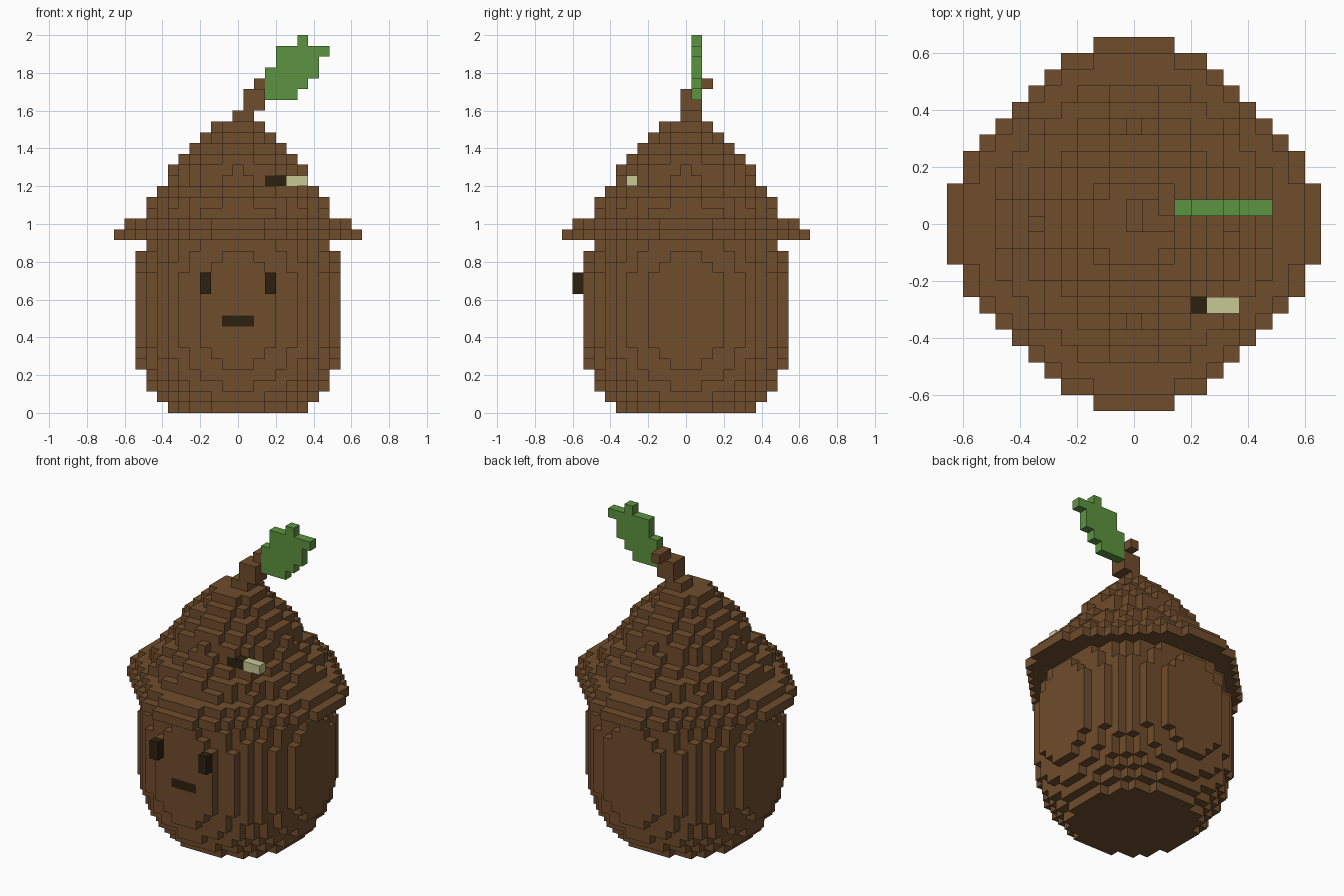
import bpy, bmesh
from mathutils import Vector

if "Cube" in bpy.data.objects:
    bpy.data.objects.remove(bpy.data.objects["Cube"])

S = 2 / 35  # size of one block


def material(name, rgb):
    m = bpy.data.materials.new(name)
    m.diffuse_color = (*rgb, 1)
    m.use_nodes = True
    m.node_tree.nodes["Principled BSDF"].inputs["Base Color"].default_value = m.diffuse_color
    return m


BROWN = material("nut brown", (0.159, 0.074, 0.026))
DARK = material("dark brown", (0.026, 0.015, 0.005))
GREEN = material("leaf green", (0.107, 0.296, 0.051))
CREAM = material("cream", (0.578, 0.578, 0.305))


def disc(layer, r, p=2.0):
    """Blocks of one round layer; p below 2 pulls it towards a diamond."""
    n = range(-12, 13)
    return {(x, y, layer) for x in n for y in n
            if abs(x) ** p + abs(y) ** p <= r ** p + 1e-6}


def box(xs, ys, zs):
    """Blocks in inclusive index ranges."""
    return {(x, y, z) for x in range(xs[0], xs[1] + 1)
            for y in range(ys[0], ys[1] + 1) for z in range(zs[0], zs[1] + 1)}


def stack(start, radii, p=2.0):
    return set().union(*(disc(start + i, r, p) for i, r in enumerate(radii)))


parts = {}
# round nut with a narrow neck under the cap
nut = stack(0, [6.5, 7.4, 8.2, 8.7, 9.12, 9.25] + [9.6] * 7 + [9.25, 9.15, 8.7])
# cap: overhanging rim, then a stepped dome
cap = disc(16, 11.8, 1.45) | disc(17, 10.9, 1.45)
cap |= stack(18, [8.6, 8.1, 7.2, 6.1, 6.0, 5.2, 4.3, 3.3, 2.3])
# crooked stem
stem = box((0, 1), (0, 1), (27, 27)) | box((1, 2), (0, 1), (28, 29)) | box((2, 2), (1, 2), (30, 30))
# leaf, one block thick
leaf = set()
for i, span in enumerate([(3, 5), (3, 6), (3, 7), (4, 7), (4, 8), (6, 6)]):
    leaf |= box(span, (1, 1), (29 + i, 29 + i))
# face and little twig on the cap
eyes = box((-3, -3), (-10, -10), (11, 12)) | box((3, 3), (-10, -10), (11, 12))
mouth = box((-1, 1), (-9, -9), (8, 8))
twig = box((3, 4), (-5, -5), (21, 21))
twig_tip = box((5, 6), (-5, -5), (21, 21))

parts = {
    "nut_body": (nut - mouth, BROWN),
    "cap": (cap - twig - twig_tip, BROWN),
    "stem": (stem, BROWN),
    "leaf": (leaf - stem, GREEN),
    "eyes": (eyes, DARK),
    "mouth": (mouth, DARK),
    "twig": (twig, DARK),
    "twig_tip": (twig_tip, CREAM),
}
solid = set().union(*(cells for cells, _ in parts.values()))


def build(name, cells, mat):
    """Make a mesh from the exposed sides of the blocks."""
    bm = bmesh.new()
    verts = {}

    def vert(c):
        key = tuple(c)
        if key not in verts:
            verts[key] = bm.verts.new(((c[0] - 0.5) * S, (c[1] - 0.5) * S, c[2] * S))
        return verts[key]

    for cell in sorted(cells):
        for axis in range(3):
            for side in (0, 1):
                near = list(cell)
                near[axis] += 2 * side - 1
                if tuple(near) in solid:
                    continue
                u, v = (axis + 1) % 3, (axis + 2) % 3
                loop = []
                for a, b in ((0, 0), (1, 0), (1, 1), (0, 1)):
                    c = list(cell)
                    c[axis] += side
                    c[u] += a
                    c[v] += b
                    loop.append(vert(c))
                bm.faces.new(loop if side else loop[::-1])
    mesh = bpy.data.meshes.new(name)
    bm.to_mesh(mesh)
    bm.free()
    mesh.materials.append(mat)
    bpy.context.collection.objects.link(bpy.data.objects.new(name, mesh))


for part_name, (part_cells, part_mat) in parts.items():
    build(part_name, part_cells, part_mat)
